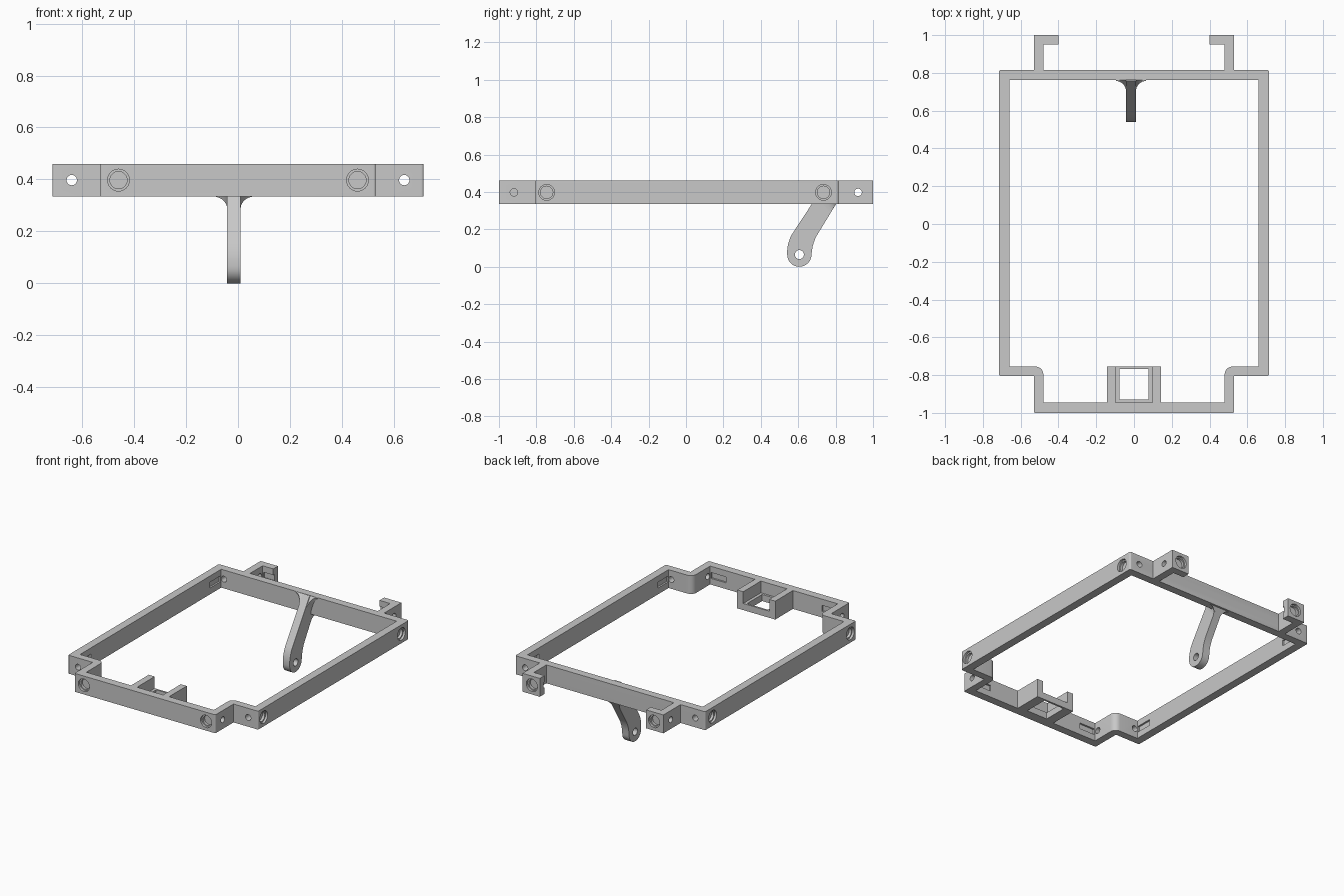
import bpy, bmesh
from math import sin, cos, pi, sqrt
from mathutils import Vector

if "Cube" in bpy.data.objects:
    bpy.data.objects.remove(bpy.data.objects["Cube"], do_unlink=True)

grey = bpy.data.materials.new("light grey plastic")
grey.use_nodes = True
COLOUR = (0.58, 0.58, 0.58, 1)
grey.diffuse_color = COLOUR
grey.node_tree.nodes["Principled BSDF"].inputs["Base Color"].default_value = COLOUR

Z0, Z1 = 0.335, 0.46       # rail bottom and top
ZM = (Z0 + Z1) / 2
parts = []


def finish(name, bm):
    bmesh.ops.recalc_face_normals(bm, faces=bm.faces)
    mesh = bpy.data.meshes.new(name)
    bm.to_mesh(mesh)
    bm.free()
    mesh.materials.append(grey)
    ob = bpy.data.objects.new(name, mesh)
    bpy.context.collection.objects.link(ob)
    return ob


def place(axis, p, q, t):
    return {"x": (t, p, q), "y": (p, t, q), "z": (p, q, t)}[axis]


def loft(name, sections):
    """Closed solid through a list of equal-length rings of points."""
    bm = bmesh.new()
    rings = [[bm.verts.new(p) for p in s] for s in sections]
    n = len(rings[0])
    for a, b in zip(rings, rings[1:]):
        for i in range(n):
            j = (i + 1) % n
            bm.faces.new((a[i], a[j], b[j], b[i]))
    bm.faces.new(rings[0])
    bm.faces.new(rings[-1])
    return finish(name, bm)


def prism(name, pts, a, b, axis="z"):
    return loft(name, [[place(axis, p, q, t) for p, q in pts] for t in (a, b)])


def rect(x0, x1, y0, y1):
    return [(x0, y0), (x1, y0), (x1, y1), (x0, y1)]


def circle(cx, cy, r, n=32):
    return [(cx + r * cos(2 * pi * i / n), cy + r * sin(2 * pi * i / n)) for i in range(n)]


def rounded(pts, steps=6):
    """Round the corners of (x, y, radius) points."""
    out = []
    for i, (x, y, r) in enumerate(pts):
        c = Vector((x, y))
        if not r:
            out.append((x, y))
            continue
        a = c + (Vector(pts[i - 1][:2]) - c).normalized() * r
        b = c + (Vector(pts[(i + 1) % len(pts)][:2]) - c).normalized() * r
        for k in range(steps + 1):
            t = k / steps
            w = 0.83 * t * (1 - t)       # weight giving a near-circular arc
            d = (1 - t) ** 2 / 1 + 2 * w * 0.85 + t ** 2
            p = (a * (1 - t) ** 2 + c * 2 * w * 0.85 + b * t ** 2) / d
            out.append((p.x, p.y))
    return out


def cut(target, cutter):
    mod = target.modifiers.new("cut", "BOOLEAN")
    mod.operation = "DIFFERENCE"
    mod.solver = "EXACT"
    mod.object = cutter
    bpy.context.view_layer.objects.active = target
    bpy.ops.object.modifier_apply(modifier=mod.name)
    bpy.data.objects.remove(cutter, do_unlink=True)


def mirrored(half):
    return half + [(-x, y, r) for x, y, r in reversed(half)]


def bore(target, axis, c, face, inward):
    """Stepped blind hole sunk into an outer face."""
    for r, depth in ((0.042, 0.015), (0.033, 0.032)):
        cut(target, prism("cutter", circle(c, ZM, r), face - inward * 0.02,
                          face + inward * depth, axis))


def hole(target, axis, c, a, b):
    cut(target, prism("cutter", circle(c, ZM, 0.02), a, b, axis))


# Main frame, narrowed at the front
outer = mirrored([(0.53, -1, 0.008), (0.53, -0.805, 0), (0.715, -0.805, 0.01),
                  (0.715, 0.815, 0.01)])
inner = mirrored([(0.48, -0.945, 0), (0.48, -0.755, 0.04), (0.66, -0.755, 0),
                  (0.66, 0.762, 0)])
frame = prism("frame", rounded(outer), Z0, Z1)
cut(frame, prism("cutter", rounded(inner), Z0 - 0.1, Z1 + 0.1))
parts.append(frame)

for s, side in ((1, "left"), (-1, "right")):
    # Blind bores and cross holes in the frame
    bore(frame, "y", s * 0.46, -1, 1)
    bore(frame, "x", -0.745, s * 0.715, -s)
    bore(frame, "x", 0.735, s * 0.715, -s)
    hole(frame, "y", s * 0.64, -0.85, -0.72)
    hole(frame, "y", s * 0.64, 0.72, 0.85)
    hole(frame, "x", -0.92, s * 0.45, s * 0.56)

    # Shallow slots on the inner faces next to the corners
    za, zb = ZM - 0.02, ZM + 0.02
    cut(frame, prism("cutter", rect(s * 0.36, s * 0.475, -0.957, -0.93), za, zb))
    for y0, y1 in ((-0.75, -0.64), (0.64, 0.757)):
        cut(frame, prism("cutter", rect(s * 0.65, s * 0.672, y0, y1), za, zb))

    # Rear hooks
    hook = prism(side + "_rear_hook", [(s * x, y) for x, y in (
        (0.48, 0.815), (0.53, 0.815), (0.53, 1), (0.40, 1), (0.40, 0.95), (0.48, 0.95))], Z0, Z1)
    bore(hook, "y", s * 0.46, 1, -1)
    hole(hook, "x", 0.92, s * 0.45, s * 0.56)
    cut(hook, prism("cutter", rect(s * 0.38, s * 0.475, 0.93, 0.962), za, zb))
    parts.append(hook)

    # Holder side walls
    parts.append(prism(side + "_holder_wall", rect(s * 0.098, s * 0.143, -0.945, -0.755), Z0, Z1))

# Holder floor with a square window
floor = prism("holder_floor", rect(-0.098, 0.098, -0.945, -0.755), Z0, Z0 + 0.045)
cut(floor, prism("cutter", rect(-0.078, 0.078, -0.93, -0.768), Z0 - 0.1, Z1))
parts.append(floor)

# Hanging arm with a round eye
XA, XB, R = -0.042, 0.01, 0.065
CY, CZ = 0.606, R
eye = [(CY + R * cos(i * pi / 16), CZ - R * sin(i * pi / 16), 0) for i in range(17)]
arm_outline = [(0.755, Z1, 0), (0.802, Z0, 0), (0.68, 0.135, 0.04)] + eye + [(0.541, 0.135, 0.05)]
arm = prism("hanging_arm", rounded(arm_outline), XA, XB, "x")
cut(arm, prism("cutter", circle(CY, CZ, 0.024), XA - 0.1, XB + 0.1, "x"))
parts.append(arm)

# Curved flares where the arm meets the rear bar
F = 0.055
for x, s, name in ((XA, -1, "right_arm_flare"), (XB, 1, "left_arm_flare")):
    rings = []
    for i in range(9):
        d = F * (1 - cos(i / 8 * pi / 2)) if i < 8 else F * 0.99
        h = 1 - sqrt(max(0, 1 - (1 - d / F) ** 2)) + 0.01
        rings.append([(x + s * d, 0.763, Z1), (x + s * d, 0.802, Z0),
                      (x + s * d, 0.802 - 0.03 * h, Z0 - 0.047 * h),
                      (x + s * d, 0.758 - 0.055 * h, Z1 - 0.085 * h)])
    parts.append(loft(name, rings))

# Smooth the round surfaces and keep corners sharp
bpy.ops.object.select_all(action="DESELECT")
for ob in parts:
    ob.select_set(True)
bpy.context.view_layer.objects.active = frame
bpy.ops.object.shade_smooth_by_angle(angle=0.6)
